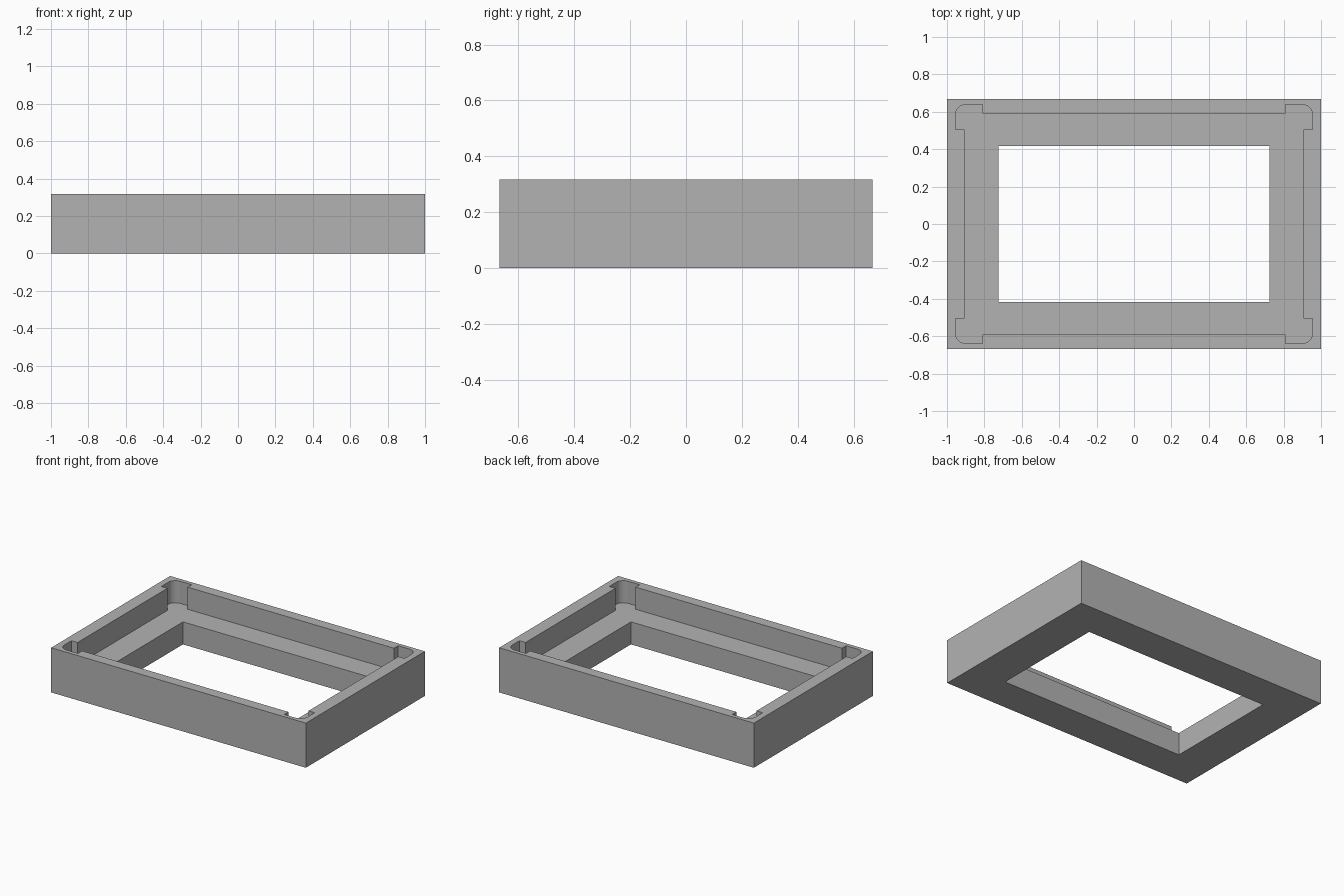
import bpy, bmesh
from math import sin, cos, pi

if "Cube" in bpy.data.objects:
    bpy.data.objects.remove(bpy.data.objects["Cube"], do_unlink=True)

W, D, H = 1.0, 0.667, 0.317      # half width, half depth, height
LEDGE = 0.16                     # height of the inner ledge
R, SEGMENTS = 0.055, 10          # rounding of the corner reliefs

grey = bpy.data.materials.new("plain_grey")
grey.use_nodes = True
grey.diffuse_color = (0.45, 0.45, 0.45, 1)
grey.node_tree.nodes["Principled BSDF"].inputs["Base Color"].default_value = grey.diffuse_color


def prism(name, outline, z0, z1):
    """Extrude a closed counter-clockwise outline from z0 to z1."""
    bm = bmesh.new()
    face = bm.faces.new([bm.verts.new((x, y, z0)) for x, y in outline])
    top = bmesh.ops.extrude_face_region(bm, geom=[face])["geom"]
    verts = [v for v in top if isinstance(v, bmesh.types.BMVert)]
    bmesh.ops.translate(bm, verts=verts, vec=(0, 0, z1 - z0))
    bmesh.ops.recalc_face_normals(bm, faces=bm.faces[:])
    mesh = bpy.data.meshes.new(name)
    bm.to_mesh(mesh)
    bm.free()
    mesh.materials.append(grey)
    obj = bpy.data.objects.new(name, mesh)
    bpy.context.collection.objects.link(obj)
    return obj


def mirrored(quarter):
    """Complete an outline from its +x +y quarter."""
    outline = []
    for sx, sy in ((1, 1), (-1, 1), (-1, -1), (1, -1)):
        part = [(sx * x, sy * y) for x, y in quarter]
        outline += part if sx * sy > 0 else part[::-1]
    return outline


def cut(target, cutter):
    cutter.hide_render = True
    mod = target.modifiers.new("cut", 'BOOLEAN')
    mod.operation, mod.solver, mod.object = 'DIFFERENCE', 'EXACT', cutter
    bpy.context.view_layer.objects.active = target
    bpy.ops.object.modifier_apply(modifier=mod.name)
    bpy.data.objects.remove(cutter, do_unlink=True)


# Outer block
frame = prism("rectangular_frame", mirrored([(W, D)]), 0, H)

# Upper recess with a rounded relief in each corner
px, py = 0.955, 0.638
arc = [(px - R + R * cos(a), py - R + R * sin(a))
       for a in (i * pi / 2 / SEGMENTS for i in range(SEGMENTS + 1))]
recess = [(0.907, 0.504), (px, 0.504)] + arc + [(0.81, py), (0.81, 0.592)]
cut(frame, prism("recess_cutter", mirrored(recess), LEDGE, H + 0.1))

# Through opening that leaves the ledge
cut(frame, prism("opening_cutter", mirrored([(0.725, 0.418)]), -0.1, H + 0.1))

# Smooth the rounded reliefs and keep all other edges sharp
bpy.ops.object.select_all(action='DESELECT')
frame.select_set(True)
bpy.context.view_layer.objects.active = frame
bpy.ops.object.shade_smooth_by_angle(angle=pi / 6)
